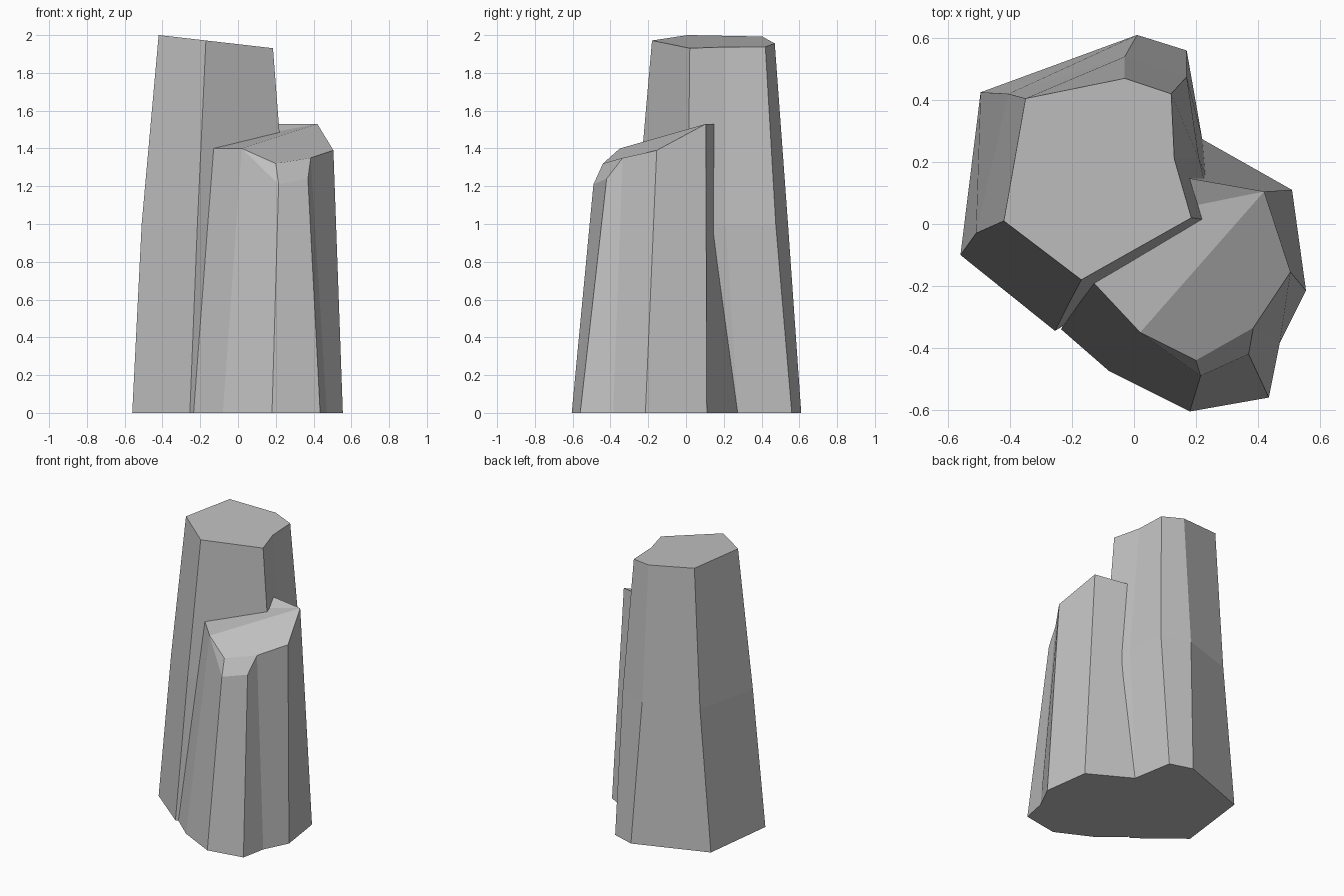
import bpy
import bmesh

# Remove only the default cube
default_cube = bpy.data.objects.get("Cube")
if default_cube:
    bpy.data.objects.remove(default_cube, do_unlink=True)


def make_material(name, colour):
    material = bpy.data.materials.new(name)
    material.use_nodes = True
    material.diffuse_color = colour
    shader = next(node for node in material.node_tree.nodes
                  if node.type == "BSDF_PRINCIPLED")
    shader.inputs["Base Color"].default_value = colour
    shader.inputs["Roughness"].default_value = 0.9
    return material


def add_ring(bm, points):
    return [bm.verts.new(point) for point in points]


def bridge(bm, lower, upper):
    """Join two rings of equal length with side faces."""
    count = len(lower)
    for i in range(count):
        j = (i + 1) % count
        bm.faces.new((lower[i], lower[j], upper[j], upper[i]))


def finish(bm, name, material):
    """Turn the faces outward and make a flat shaded object."""
    bmesh.ops.recalc_face_normals(bm, faces=bm.faces[:])
    mesh = bpy.data.meshes.new(name)
    bm.to_mesh(mesh)
    bm.free()
    mesh.materials.append(material)
    rock = bpy.data.objects.new(name, mesh)
    bpy.context.collection.objects.link(rock)
    return rock


def at_height(outline, height):
    return [(x, y, height) for x, y in outline]


def build_tall_column(material):
    # Outlines at the ground, waist and sloping top
    base = [(-.56, -.1), (-.255, -.345), (.3, 0), (.22, .275),
            (.17, .56), (.01, .61), (-.495, .425)]
    waist = [(-.51, -.03), (-.215, -.265), (.257, .01), (.21, .21),
             (.17, .475), (-.03, .54), (-.405, .42)]
    crown = [(-.42, .01), (-.17, -.18), (.185, .02), (.13, .21),
             (.12, .42), (-.03, .47), (-.35, .405)]
    bm = bmesh.new()
    low = add_ring(bm, at_height(base, 0))
    middle = add_ring(bm, at_height(waist, 1))
    high = add_ring(bm, [(x, y, 1.952 - .115 * x) for x, y in crown])
    bridge(bm, low, middle)
    bridge(bm, middle, high)
    bm.faces.new(high)
    bm.faces.new(low[::-1])
    return finish(bm, "tall_rock_column", material)


def build_short_column(material):
    # The last two points of each outline sit inside the tall column
    base = [(-.235, -.34), (-.08, -.475), (.18, -.605), (.435, -.56),
            (.47, -.385), (.555, -.215), (.51, .11), (.05, .37), (-.1, -.05)]
    rim = [(-.13, -.19, 1.4), (.02, -.35, 1.4), (.215, -.49, 1.21),
           (.37, -.42, 1.24), (.385, -.335, 1.35), (.505, -.155, 1.39),
           (.42, .105, 1.53), (.05, .17, 1.53), (0, .02, 1.45)]
    bm = bmesh.new()
    low = add_ring(bm, at_height(base, 0))
    high = add_ring(bm, rim)
    bridge(bm, low, high)
    bm.faces.new(low[::-1])

    # Sloping top with a chipped front corner
    left, front, chip_a, chip_b, notch, right, peak, back, inner = high
    brow = bm.verts.new((.2, -.44, 1.32))
    bm.faces.new((front, chip_a, brow))
    bm.faces.new((brow, chip_a, chip_b, notch))
    bm.faces.new((front, brow, notch, right, peak))
    bm.faces.new((left, front, peak, inner))
    bm.faces.new((inner, peak, back))
    return finish(bm, "short_rock_column", material)


stone = make_material("light_grey_stone", (.53, .53, .53, 1))
build_tall_column(stone)
build_short_column(stone)
